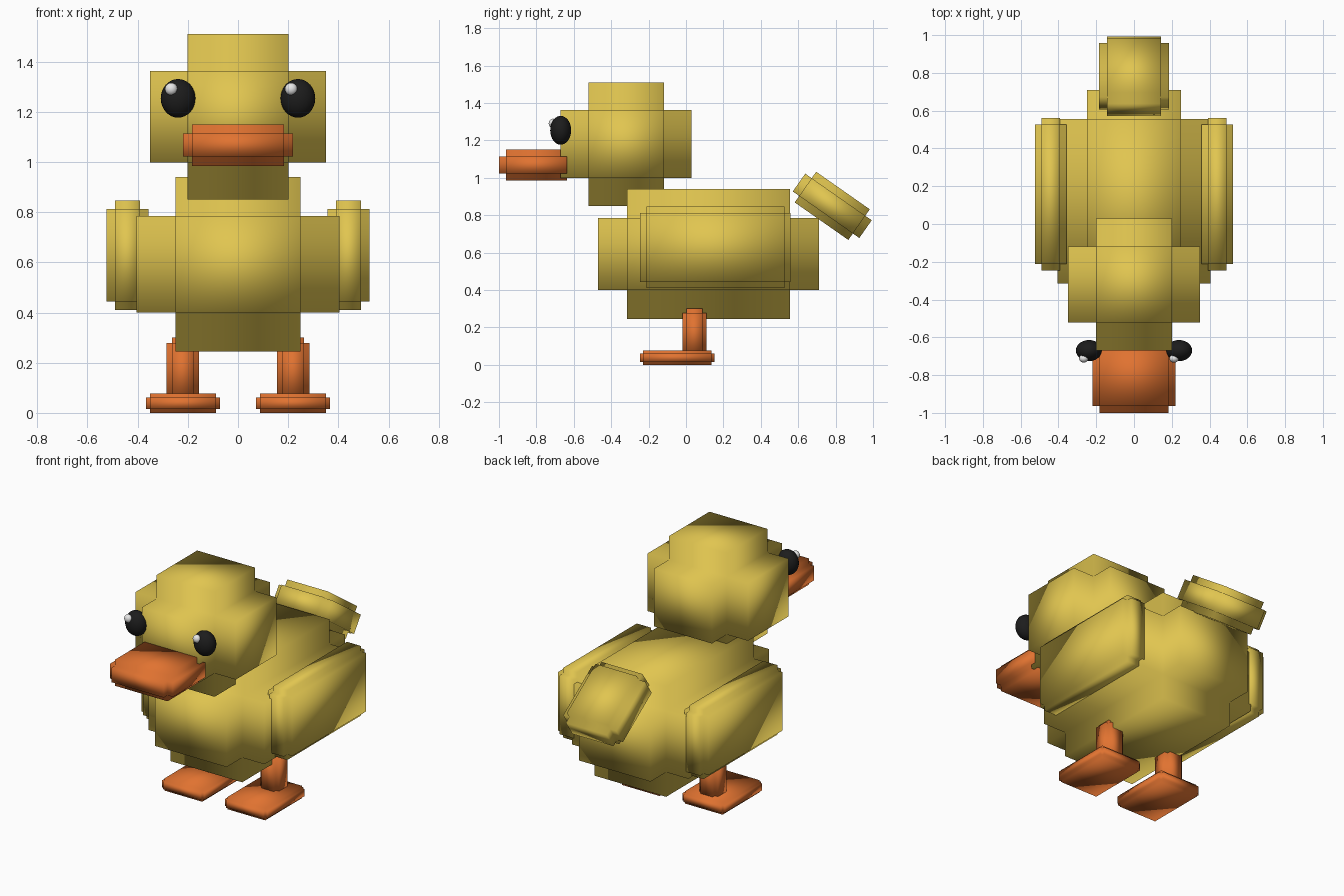
import bpy
import bmesh
from math import radians
from mathutils import Vector, Matrix

default = bpy.data.objects.get("Cube")
if default:
    bpy.data.objects.remove(default, do_unlink=True)


def material(name, colour):
    mat = bpy.data.materials.new(name)
    mat.use_nodes = True
    rgba = (*colour, 1.0)
    mat.diffuse_color = rgba
    mat.node_tree.nodes["Principled BSDF"].inputs["Base Color"].default_value = rgba
    return mat


YELLOW = material("yellow", (0.75, 0.56, 0.08))
ORANGE = material("orange", (0.75, 0.17, 0.03))
BLACK = material("black", (0.012, 0.012, 0.012))
WHITE = material("white", (0.9, 0.9, 0.9))


def finish(name, bm, mat, location):
    """Turn a bmesh into a smooth shaded object."""
    bmesh.ops.recalc_face_normals(bm, faces=bm.faces[:])
    for face in bm.faces:
        face.smooth = True
    mesh = bpy.data.meshes.new(name)
    bm.to_mesh(mesh)
    bm.free()
    mesh.materials.append(mat)
    obj = bpy.data.objects.new(name, mesh)
    obj.location = location
    bpy.context.collection.objects.link(obj)
    return obj


def notched_box(name, xs, ys, zs, notch, mat):
    """Box with a square step cut along every edge: a core with each face pushed out."""
    low, high = (Vector(p) for p in zip(xs, ys, zs))
    core = high - low - Vector((notch, notch, notch)) * 2
    bm = bmesh.new()
    bmesh.ops.create_cube(bm, size=1, matrix=Matrix.Diagonal((*core, 1)))
    bm.normal_update()
    caps = bmesh.ops.extrude_discrete_faces(bm, faces=bm.faces[:])["faces"]
    bm.normal_update()
    for cap in caps:
        bmesh.ops.translate(bm, verts=cap.verts[:], vec=cap.normal * notch)
    return finish(name, bm, mat, (low + high) / 2)


def ellipsoid(name, centre, radii, mat):
    bm = bmesh.new()
    bmesh.ops.create_uvsphere(bm, u_segments=24, v_segments=16, radius=1,
                              matrix=Matrix.Diagonal((*radii, 1)))
    return finish(name, bm, mat, centre)


# Body, head and beak
notched_box("body", (-0.405, 0.405), (-0.47, 0.71), (0.245, 0.94), 0.155, YELLOW)
notched_box("head", (-0.35, 0.35), (-0.67, 0.03), (0.85, 1.51), 0.148, YELLOW)
notched_box("beak", (-0.22, 0.22), (-1.0, -0.6), (0.985, 1.15), 0.037, ORANGE)

# Raised tail, sloping down to the back
tail = notched_box("tail", (-0.185, 0.185), (0.565, 0.999), (0.75, 0.95), 0.042, YELLOW)
tail.rotation_euler.x = radians(-35)

# Paired parts
for side, s in (("left", 1), ("right", -1)):
    def span(inner, outer):
        return sorted((s * inner, s * outer))

    notched_box(side + "_wing", span(0.357, 0.525), (-0.245, 0.56), (0.41, 0.847), 0.034, YELLOW)
    notched_box(side + "_leg", span(0.155, 0.285), (-0.02, 0.11), (0.03, 0.3), 0.022, ORANGE)
    notched_box(side + "_foot", span(0.072, 0.367), (-0.247, 0.153), (0.0, 0.077), 0.016, ORANGE)
    ellipsoid(side + "_eye", (s * 0.239, -0.67, 1.254), (0.069, 0.056, 0.077), BLACK)
    # Both glints sit toward the same side
    ellipsoid(side + "_eye_glint", (s * 0.239 - 0.027, -0.712, 1.291), (0.025, 0.022, 0.025), WHITE)
